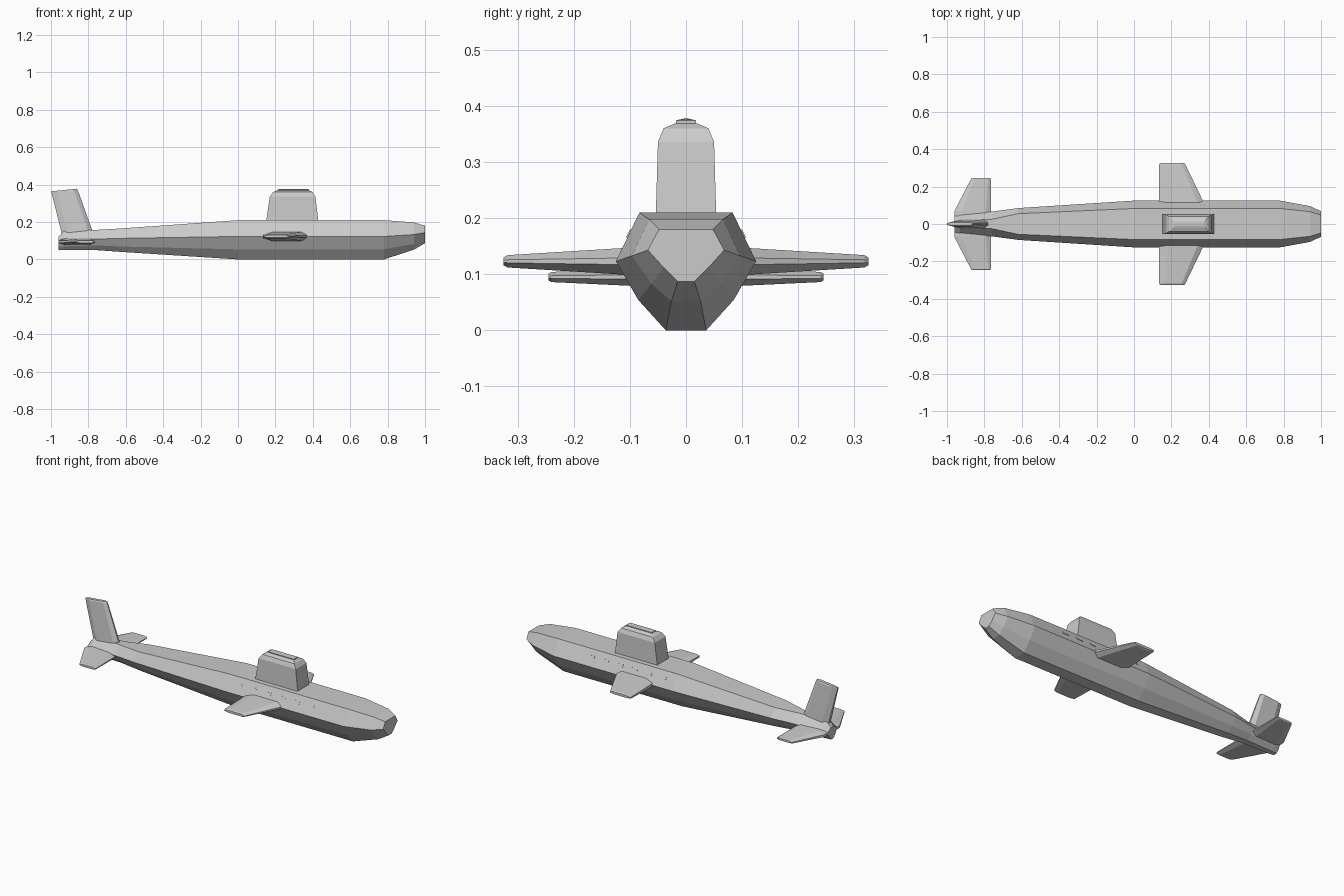
import bpy, bmesh, math
from mathutils import Matrix

if "Cube" in bpy.data.objects:
    bpy.data.objects.remove(bpy.data.objects["Cube"])


def loft(name, rings):
    """Skin a row of equal-sided closed rings and cap both ends."""
    bm = bmesh.new()
    loops = [[bm.verts.new(p) for p in ring] for ring in rings]
    n = len(loops[0])
    for a, b in zip(loops, loops[1:]):
        for i in range(n):
            j = (i + 1) % n
            bm.faces.new((a[i], a[j], b[j], b[i]))
    bm.faces.new(loops[0])
    bm.faces.new(loops[-1])
    bmesh.ops.recalc_face_normals(bm, faces=bm.faces[:])
    mesh = bpy.data.meshes.new(name)
    bm.to_mesh(mesh)
    bm.free()
    obj = bpy.data.objects.new(name, mesh)
    bpy.context.collection.objects.link(obj)
    return obj


def hull_ring(x, half):
    """Mirror a half section of (y, z) points across y = 0."""
    return [(x, y, z) for y, z in half] + [(x, -y, z) for y, z in reversed(half)]


def foil(back, front, t, edge=0.4):
    """Blunt-edged flat foil section as (chord, thickness) points."""
    c = front - back
    return [(back, edge * t), (back + 0.2 * c, t), (front - 0.14 * c, t), (front, 0.25 * t),
            (front, -0.25 * t), (front - 0.14 * c, -t), (back + 0.2 * c, -t), (back, -edge * t)]


def rect(x0, x1, w, z):
    return [(x0, -w, z), (x1, -w, z), (x1, w, z), (x0, w, z)]


# Faceted hull, stern to bow
main = [(0.083, 0.21), (0.125, 0.123), (0.085, 0.054), (0.036, 0)]
loft("hull", [
    hull_ring(-0.96, [(0.012, 0.12), (0.045, 0.1), (0.03, 0.07), (0.012, 0.05)]),
    hull_ring(-0.93, [(0.014, 0.155), (0.055, 0.103), (0.035, 0.07), (0.014, 0.05)]),
    hull_ring(-0.76, [(0.025, 0.158), (0.066, 0.109), (0.044, 0.075), (0.018, 0.05)]),
    hull_ring(-0.62, [(0.055, 0.166), (0.085, 0.113), (0.058, 0.069), (0.025, 0.04)]),
    hull_ring(0, main),
    hull_ring(0.78, main),
    hull_ring(0.94, [(0.066, 0.198), (0.096, 0.133), (0.062, 0.083), (0.026, 0.052)]),
    hull_ring(1, [(0.048, 0.18), (0.068, 0.143), (0.04, 0.112), (0.015, 0.087)]),
])

# Sail with chamfered crown, and a hatch with a recess-like raised strip
loft("sail", [rect(0.15, 0.43, 0.054, 0.2), rect(0.17, 0.414, 0.05, 0.336),
              rect(0.188, 0.398, 0.04, 0.36), rect(0.21, 0.382, 0.019, 0.369)])
loft("sail_hatch", [rect(0.212, 0.38, 0.018, 0.365), rect(0.212, 0.38, 0.018, 0.374),
                    rect(0.218, 0.374, 0.011, 0.376)])


# Horizontal planes: stations are (y, back x, front x, half thickness)
def planes(name, z, stations):
    for side, label in ((-1, "front"), (1, "rear")):
        loft(f"{name}_{label}", [[(x, side * y, z + h) for x, h in foil(b, f, t)]
                                 for y, b, f, t in stations])


planes("diving_plane", 0.123, [(0.09, 0.135, 0.385, 0.025), (0.318, 0.135, 0.275, 0.011),
                               (0.325, 0.138, 0.27, 0.007)])
planes("stern_plane", 0.095, [(0.0, -0.96, -0.765, 0.019), (0.07, -0.96, -0.765, 0.017),
                              (0.24, -0.872, -0.765, 0.009), (0.245, -0.868, -0.768, 0.006)])

# Swept tail fin
fin = []
for zb, zf, b, f, t in ((0.13, 0.13, -0.94, -0.77, 0.026), (0.36, 0.372, -0.998, -0.857, 0.013),
                        (0.364, 0.378, -1.0, -0.862, 0.009)):
    fin.append([(x, h, zb + (zf - zb) * (x - b) / (f - b)) for x, h in foil(b, f, t)])
loft("tail_fin", fin)

# Row of slim flood slots on each flank
tilt = math.atan2(0.087, 0.042)
for side, label in ((-1, "front"), (1, "rear")):
    for i in range(6):
        bm = bmesh.new()
        m = (Matrix.Translation((0.08 + 0.094 * i, side * 0.1015, 0.172))
             @ Matrix.Rotation(-side * tilt, 4, "X") @ Matrix.Diagonal((0.04, 0.016, 0.004, 1)))
        bmesh.ops.create_cube(bm, size=1, matrix=m)
        mesh = bpy.data.meshes.new(f"flood_slot_{label}_{i + 1}")
        bm.to_mesh(mesh)
        bm.free()
        bpy.context.collection.objects.link(bpy.data.objects.new(mesh.name, mesh))
